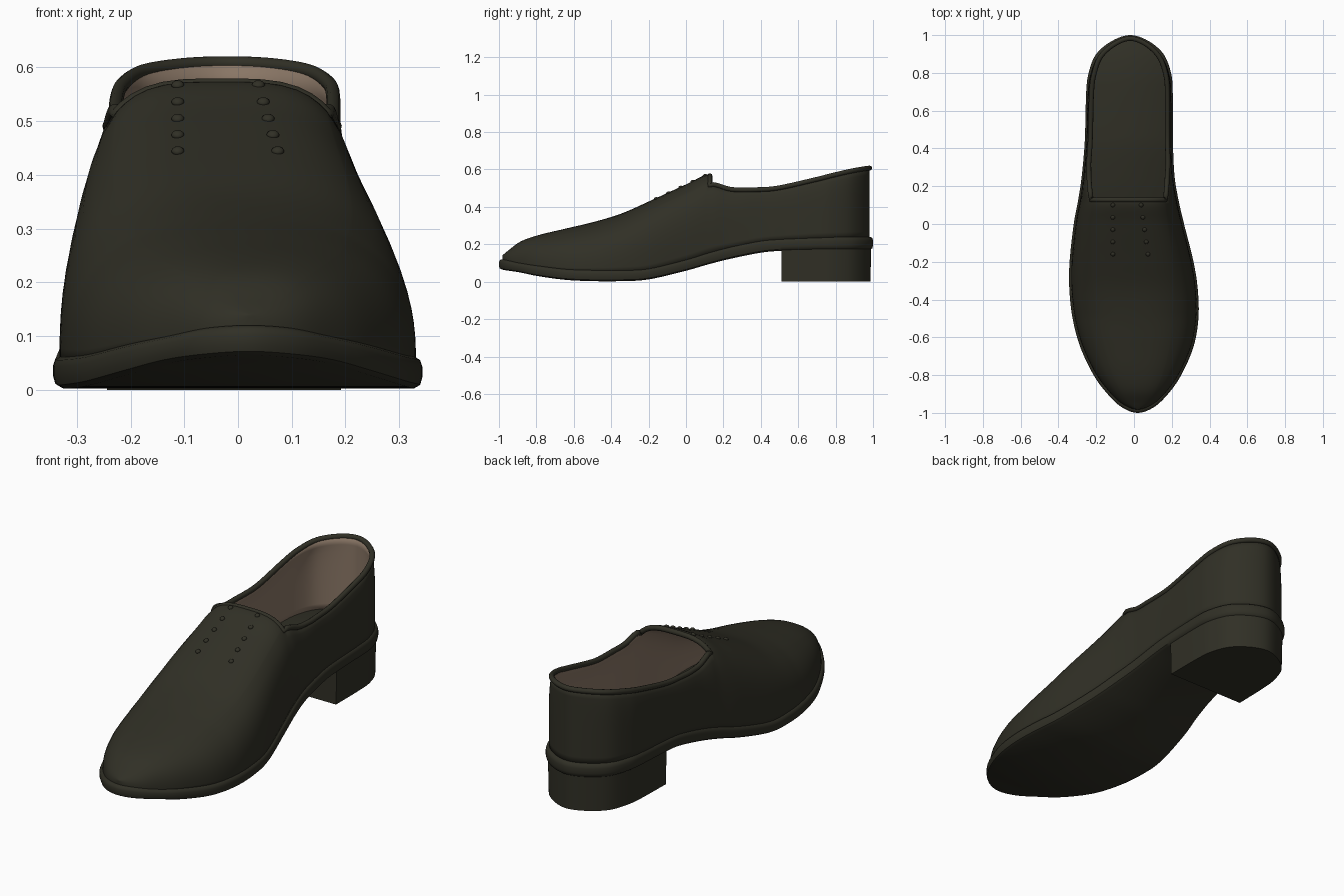
import bpy
import bmesh
import math
from mathutils import Vector

cube = bpy.data.objects.get("Cube")
if cube:
    bpy.data.objects.remove(cube, do_unlink=True)


def make_material(name, rgb):
    mat = bpy.data.materials.new(name)
    mat.use_nodes = True
    mat.diffuse_color = (*rgb, 1)
    mat.node_tree.nodes["Principled BSDF"].inputs["Base Color"].default_value = (*rgb, 1)
    return mat


leather = make_material("dark olive leather", (0.03, 0.029, 0.019))
lining = make_material("tan lining", (0.25, 0.18, 0.13))

# Stations from toe to heel: y, centre x, half width, sole bottom, sole top, crown height
STATIONS = [
    (-1.0, .02, 0, .065, .12, .14),
    (-.97, .02, .085, .06, .115, .165),
    (-.9, .02, .16, .05, .10, .215),
    (-.8, .018, .232, .03, .085, .25),
    (-.65, .015, .30, .01, .067, .285),
    (-.5, .008, .333, .003, .062, .32),
    (-.35, -.002, .34, .003, .062, .365),
    (-.2, -.013, .328, .012, .07, .43),
    (0, -.027, .292, .058, .118, .52),
    (.13, -.03, .265, .095, .158, .575),
    (.25, -.031, .246, .125, .19, .54),
    (.4, -.028, .235, .155, .22, .535),
    (.51, -.026, .232, .165, .23, .545),
    (.7, -.024, .229, .17, .238, .592),
    (.8, -.022, .218, .17, .24, .62),
    (.9, -.022, .178, .17, .24, .646),
    (.97, -.02, .095, .17, .24, .66),
    (1.0, -.02, 0, .17, .24, .664),
]
STEPS = 6
OPENING = 9 * STEPS     # station where the foot opening begins
HEEL_START = 12 * STEPS


def smooth_stations():
    """Spline through the stations, mirrored at both ends so the outline closes round."""
    def mirrored(row):
        return (row[0], row[1], -row[2], *row[3:])
    pts = [mirrored(STATIONS[1]), *STATIONS, mirrored(STATIONS[-2])]
    out = []
    for a, b, c, d in zip(pts, pts[1:], pts[2:], pts[3:]):
        for s in range(STEPS):
            t = s / STEPS
            out.append([q + .5 * t * (r - p + t * (2*p - 5*q + 4*r - e + t * (3*(q - r) + e - p)))
                        for p, q, r, e in zip(a, b, c, d)])
    out.append(list(STATIONS[-1]))
    return out


rows = smooth_stations()
COUNT = len(rows)


def finish(name, bm, mats):
    bmesh.ops.remove_doubles(bm, verts=bm.verts, dist=0.0002)
    mesh = bpy.data.meshes.new(name)
    bm.to_mesh(mesh)
    bm.free()
    for m in mats:
        mesh.materials.append(m)
    obj = bpy.data.objects.new(name, mesh)
    bpy.context.collection.objects.link(obj)
    bpy.ops.object.select_all(action="DESELECT")
    obj.select_set(True)
    bpy.context.view_layer.objects.active = obj
    bpy.ops.object.shade_smooth_by_angle(angle=math.radians(42))
    return obj


def edge_point(i, side, inset):
    """Point on the plan outline, moved inwards along its normal."""
    y, c, w = rows[i][:3]
    if i in (0, COUNT - 1):
        normal = Vector((0, -1 if i == 0 else 1))
    else:
        before, after = rows[i - 1], rows[i + 1]
        dx = side * (after[1] - before[1]) + after[2] - before[2]
        normal = Vector((side * (after[0] - before[0]), -dx)).normalized()
    return Vector((c + side * w, y)) - normal * inset


def layered_slab(name, first, levels):
    """Stack inset copies of the outline; levels hold (inset, height rule)."""
    bm = bmesh.new()
    span = range(first, COUNT)
    loop = [(i, 1) for i in span] + [(i, -1) for i in reversed(span)]
    size = len(loop)
    rings = [[bm.verts.new((*edge_point(i, s, inset), height(rows[i]))) for i, s in loop]
             for inset, height in levels]
    for low, high in zip(rings, rings[1:]):
        for k in range(size):
            n = (k + 1) % size
            bm.faces.new((low[k], low[n], high[n], high[k]))
    for k in range(size // 2 - 1):
        quad = (k, k + 1, size - 2 - k, size - 1 - k)
        bm.faces.new([rings[-1][q] for q in quad])
        bm.faces.new([rings[0][q] for q in reversed(quad)])
    return finish(name, bm, [leather])


def between(t):
    return lambda r: r[3] + t * (r[4] - r[3])


# Sole with a rounded edge, and the heel block
layered_slab("sole", 0, [(.016, between(0)), (.004, between(.12)), (0, between(.35)),
                         (0, between(.7)), (.004, between(.9)), (.014, between(1))])
layered_slab("heel", HEEL_START, [(.014, lambda r: 0), (.01, lambda r: r[3] + .01)])

# Upper: squared arches, left open above the rim behind the opening station
RIM = .87
WALL, CAP = 10, 16


def squareness(y):
    if y < .13:
        return 2.5 + max(0, y + .5) / .63
    return 3.5 + 2.5 * min(1, (y - .13) / .2)


def arch(row):
    y, c, w, _, base, crown = row
    n = squareness(y)
    base -= .01
    half = [((1 - u ** n) ** (1 / n), u) for u in (RIM * j / WALL for j in range(WALL + 1))]
    reach = half[-1][0]
    cap = []
    for j in range(1, CAP):
        x = reach * math.cos(math.pi * j / CAP)
        cap.append((x, (1 - abs(x) ** n) ** (1 / n)))
    profile = half + cap + [(-x, u) for x, u in reversed(half)]
    return [Vector((c + .965 * w * x, y * .982, base + (crown - base) * u)) for x, u in profile]


sections = [arch(r) for r in rows]
bm = bmesh.new()
grid = [[bm.verts.new(p) for p in s] for s in sections]
for i in range(COUNT - 1):
    for j in range(len(grid[0]) - 1):
        if i >= OPENING and WALL <= j < WALL + CAP:
            continue
        bm.faces.new((grid[i][j], grid[i + 1][j], grid[i + 1][j + 1], grid[i][j + 1]))
loose = [v for v in bm.verts if not v.link_faces]
bmesh.ops.delete(bm, geom=loose, context="VERTS")
upper = finish("upper", bm, [leather, lining])
shell = upper.modifiers.new("lining", "SOLIDIFY")
shell.thickness = .012
shell.offset = -1
shell.material_offset = 1

# Rolled bead around the foot opening
path = [sections[i][WALL] for i in range(OPENING, COUNT)]
path += [sections[i][WALL + CAP] for i in range(COUNT - 2, OPENING - 1, -1)]
path += [sections[OPENING][j] for j in range(WALL + CAP - 1, WALL, -1)]
curve = bpy.data.curves.new("opening_bead", "CURVE")
curve.dimensions = "3D"
curve.bevel_depth = .013
curve.bevel_resolution = 3
spline = curve.splines.new("POLY")
spline.points.add(len(path) - 1)
for point, p in zip(spline.points, path):
    # Keep the bead flush with the front edge
    drop = .008 if p.y < sections[OPENING][0].y + .001 else 0
    point.co = (p.x, p.y, p.z - drop, 1)
spline.use_cyclic_u = True
spline.use_smooth = True
curve.materials.append(leather)
bead = bpy.data.objects.new("opening_bead", curve)
bpy.context.collection.objects.link(bead)


# Lace eyelets in two rows, resting on the upper
def surface_height(x, y):
    section = min(sections, key=lambda s: abs(s[0].y - y))
    k = sections.index(section)
    k2 = k + 1 if section[0].y < y else k - 1
    other = sections[k2]
    t = (y - section[0].y) / (other[0].y - section[0].y)

    def height(s):
        return min(s[WALL:WALL + CAP + 1], key=lambda p: abs(p.x - x)).z
    return height(section) * (1 - t) + height(other) * t


for k in range(5):
    y = .1 - .065 * k
    for side, x in (("right", -.112), ("left", .038 + .009 * k)):
        bm = bmesh.new()
        bmesh.ops.create_uvsphere(bm, u_segments=12, v_segments=8, radius=.012)
        bmesh.ops.scale(bm, vec=(1, 1, .7), verts=bm.verts)
        eyelet = finish(f"eyelet_{side}_{k + 1}", bm, [leather])
        eyelet.location = (x, y, surface_height(x, y))
        eyelet.rotation_euler.x = math.radians(23)
